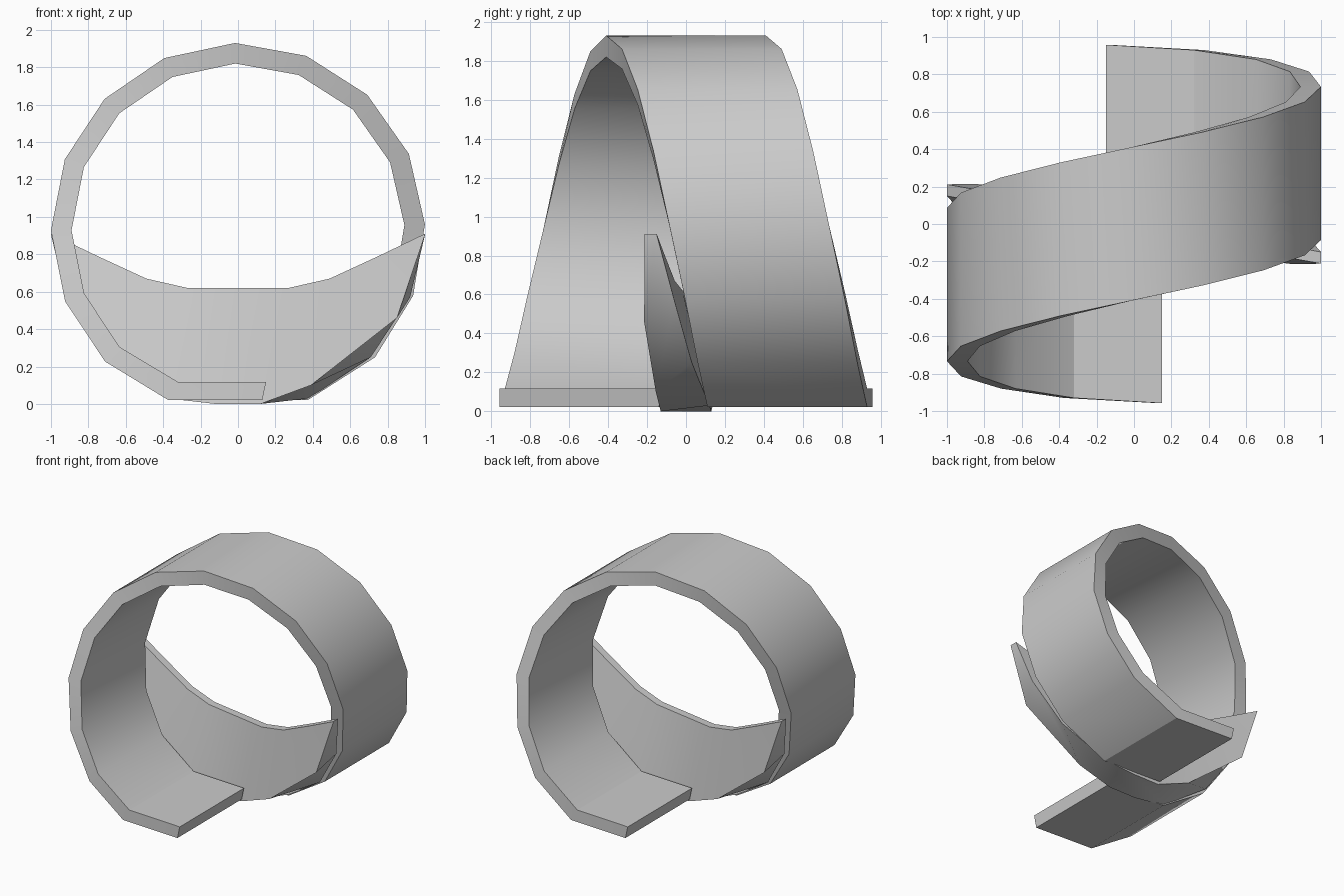
import bpy, bmesh, math

if "Cube" in bpy.data.objects:
    bpy.data.objects.remove(bpy.data.objects["Cube"])

CZ = 0.93  # height of the ring axis


def strip_object(name, sections):
    """Skin a list of equal closed cross-sections and cap both ends."""
    bm = bmesh.new()
    rows = [[bm.verts.new(p) for p in s] for s in sections]
    n = len(rows[0])
    for a, b in zip(rows, rows[1:]):
        for j in range(n):
            k = (j + 1) % n
            bm.faces.new((a[j], a[k], b[k], b[j]))
    bm.faces.new(rows[0])
    bm.faces.new(rows[-1])
    bmesh.ops.remove_doubles(bm, verts=bm.verts, dist=0.001)
    bmesh.ops.recalc_face_normals(bm, faces=bm.faces)
    me = bpy.data.meshes.new(name)
    bm.to_mesh(me)
    bm.free()
    ob = bpy.data.objects.new(name, me)
    bpy.context.collection.objects.link(ob)
    bpy.context.view_layer.objects.active = ob
    ob.select_set(True)
    bpy.ops.object.shade_smooth_by_angle(angle=math.radians(30))
    ob.select_set(False)
    return ob


# Helical band: one turn with flat overlapping tongues at the bottom
tail_y = {6: 0.47, 7: 0.52, 8: 0.548}
sections = []
for k in range(-8, 9):
    s = -1 if k < 0 else 1
    yc = s * tail_y.get(abs(k), 0.081 * abs(k))
    if abs(k) == 8:
        outer, inner = (-s * 0.13, 0.022), (-s * 0.15, 0.117)
    elif abs(k) == 7:
        outer, inner = (s * 0.375, 0.022), (s * 0.32, 0.117)
    else:
        a = math.radians(22.3 * k - 0.9)
        outer, inner = [(r * math.sin(a), CZ + r * math.cos(a)) for r in (1.0, 0.89)]
    f, b = yc - 0.41, yc + 0.41
    sections.append([(outer[0], f, outer[1]), (outer[0], b, outer[1]),
                     (inner[0], b, inner[1]), (inner[0], f, inner[1])])
strip_object("helical_band", sections)

# Slanted divider wall in the lower half; its back is the front turned 180 degrees
bottom = [(1.0, -0.212, 0.91), (0.85, -0.215, 0.46), (0.39, -0.155, 0.10),
          (0.12, -0.13, 0.0), (-0.12, -0.13, 0.0), (-0.38, -0.12, 0.03),
          (-0.71, -0.03, 0.25), (-0.92, 0.06, 0.57), (-1.0, 0.15, 0.91)]
top = [(1.0, 0.91), (0.75, 0.79), (0.49, 0.67), (0.27, 0.62), (0.0, 0.62),
       (-0.27, 0.62), (-0.49, 0.67), (-0.75, 0.79), (-1.0, 0.91)]
front = [(b, (t[0], -0.181 * t[0] - 0.031, t[1])) for b, t in zip(bottom, top)]


def turned(p):
    return (-p[0], -p[1], p[2])


wall = []
for (fb, ft), (bb, bt) in zip(front[1:-1], front[-2:0:-1]):
    wall.append([fb, ft, turned(bt), turned(bb)])
# Pointed tips: bottom and top meet, nudged apart a hair
tip = [[(1, -0.212, 0.905), (1, -0.212, 0.91), (1, -0.15, 0.91), (1, -0.15, 0.905)]]
end = [[(-1, 0.15, 0.905), (-1, 0.15, 0.91), (-1, 0.212, 0.91), (-1, 0.212, 0.905)]]
strip_object("divider_wall", tip + wall + end)
